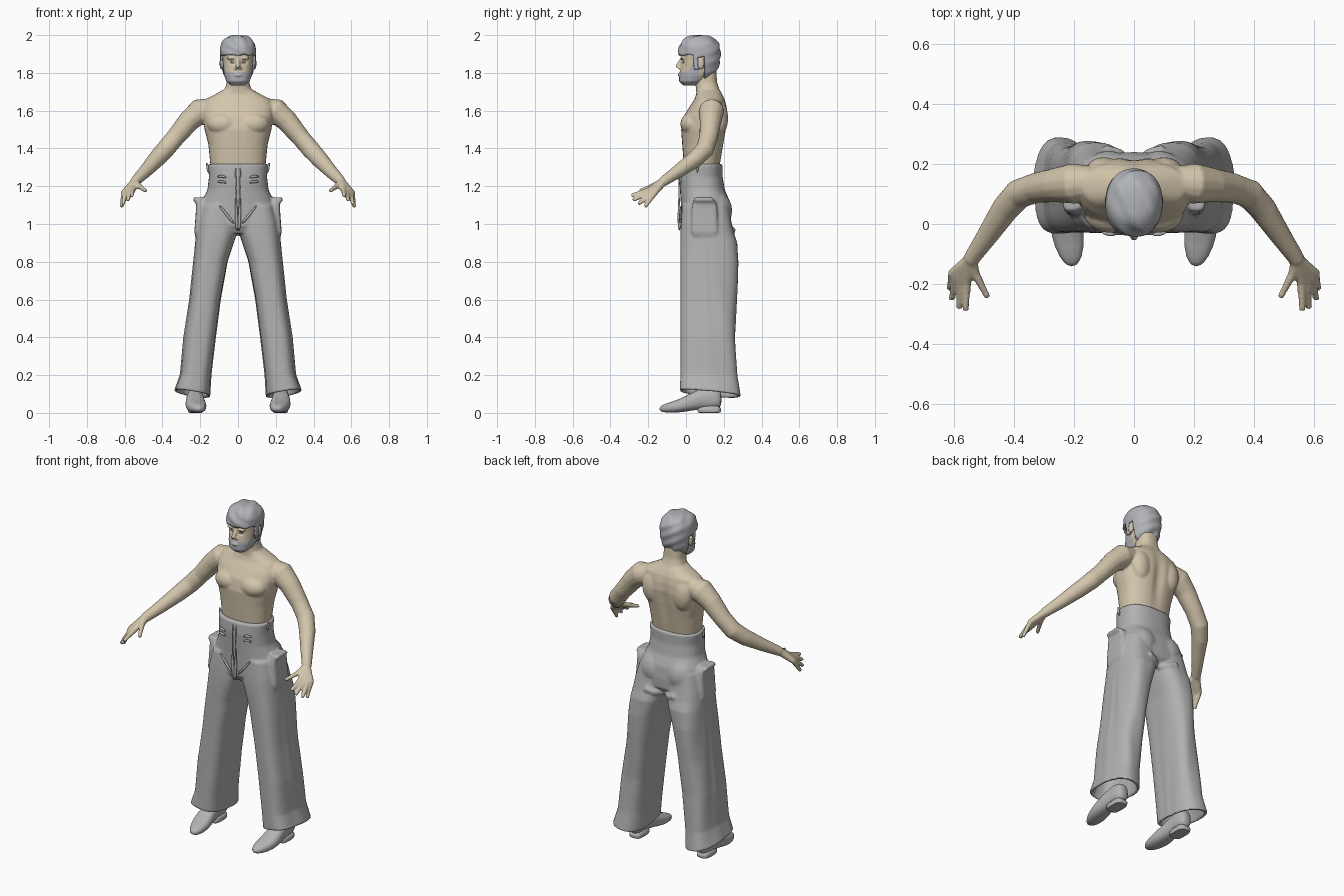
import bpy, bmesh, math
from mathutils import Vector

if "Cube" in bpy.data.objects:
    bpy.data.objects.remove(bpy.data.objects["Cube"])


def material(name, rgb):
    mat = bpy.data.materials.new(name)
    mat.use_nodes = True
    mat.diffuse_color = (*rgb, 1)
    mat.node_tree.nodes["Principled BSDF"].inputs["Base Color"].default_value = (*rgb, 1)
    return mat


SKIN = material("skin", (0.65, 0.56, 0.41))
HAIR = material("hair_grey", (0.44, 0.45, 0.48))
CLOTH = material("trouser_grey", (0.44, 0.44, 0.44))
LEATHER = material("shoe_grey", (0.46, 0.46, 0.46))
EYE = material("eye_dark", (0.12, 0.1, 0.08))


def skin_rings(bm, rings):
    """Bridge a list of point rings and cap both ends."""
    loops = [[bm.verts.new(p) for p in ring] for ring in rings]
    n = len(loops[0])
    for a, b in zip(loops, loops[1:]):
        for i in range(n):
            bm.faces.new((a[i], a[(i + 1) % n], b[(i + 1) % n], b[i]))
    bm.faces.new(loops[0])
    bm.faces.new(loops[-1])


def loft(bm, rows, side=1, power=2.4, along="z", n=32):
    """Rows hold position, then low and high limits across the two other axes."""
    rings = []
    for t, a0, a1, b0, b1 in rows:
        ring = []
        for i in range(n):
            ang = math.tau * i / n
            c, s = math.cos(ang), math.sin(ang)
            u = (a0 + a1) / 2 + (a1 - a0) / 2 * math.copysign(abs(c) ** (2 / power), c)
            v = (b0 + b1) / 2 + (b1 - b0) / 2 * math.copysign(abs(s) ** (2 / power), s)
            ring.append((side * u, v, t) if along == "z" else (side * u, t, v))
        rings.append(ring)
    skin_rings(bm, rings)


def sym(rows):
    """Rows given as height, half width, front, back."""
    return [(z, -w, w, f, b) for z, w, f, b in rows]


def tube(bm, path, side=1, n=14):
    """Round tube through points given as x, y, z, radius."""
    pts = [Vector((side * x, y, z)) for x, y, z, r in path]
    rings = []
    for i, p in enumerate(pts):
        d = pts[min(i + 1, len(pts) - 1)] - pts[max(i - 1, 0)]
        q = d.to_track_quat("Z", "Y")
        rings.append([p + q @ Vector((math.cos(math.tau * k / n), math.sin(math.tau * k / n), 0))
                      * path[i][3] for k in range(n)])
    skin_rings(bm, rings)


def ball(bm, centre, size, side=1):
    made = bmesh.ops.create_uvsphere(bm, u_segments=20, v_segments=12, radius=1)
    for v in made["verts"]:
        v.co = Vector((side * centre[0], centre[1], centre[2])) + Vector(
            [c * s for c, s in zip(v.co, size)])


def finish(name, bm, mats, voxel=0, smooth=0, subsurf=0, shape=None, paint=None):
    """Turn a bmesh into an object, fuse or subdivide it, then reshape and paint it."""
    bmesh.ops.recalc_face_normals(bm, faces=bm.faces)
    mesh = bpy.data.meshes.new(name)
    bm.to_mesh(mesh)
    bm.free()
    ob = bpy.data.objects.new(name, mesh)
    bpy.context.collection.objects.link(ob)
    if voxel:
        m = ob.modifiers.new("fuse", "REMESH")
        m.mode, m.voxel_size = "VOXEL", voxel
    if smooth:
        m = ob.modifiers.new("soften", "SMOOTH")
        m.factor, m.iterations = 0.5, smooth
    if subsurf:
        ob.modifiers.new("round", "SUBSURF").levels = subsurf
    deps = bpy.context.evaluated_depsgraph_get()
    ob.data = bpy.data.meshes.new_from_object(ob.evaluated_get(deps))
    ob.modifiers.clear()
    ob.data.name = name
    ob.data.materials.clear()
    for mat in mats:
        ob.data.materials.append(mat)
    if shape:
        for v in ob.data.vertices:
            v.co = shape(v.co.copy())
    for p in ob.data.polygons:
        p.material_index = paint(p.center) if paint else 0
    bpy.ops.object.select_all(action="DESELECT")
    ob.select_set(True)
    bpy.context.view_layer.objects.active = ob
    bpy.ops.object.shade_smooth_by_angle(angle=math.radians(50))
    return ob


def bump(x, centre, width):
    return math.exp(-((x - centre) / width) ** 2)


# Bare torso, neck, arms and hands fused into one skin
bm = bmesh.new()
loft(bm, sym([(1.22, .135, 0, .17), (1.32, .147, -.012, .182), (1.42, .157, -.02, .2),
              (1.5, .177, -.026, .214), (1.57, .188, -.012, .222), (1.62, .19, .018, .217),
              (1.66, .172, .045, .207), (1.69, .115, .055, .192), (1.715, .07, .053, .177),
              (1.75, .06, .048, .165), (1.82, .058, .05, .16)]))
WRIST = (.545, -.12, 1.225)
FINGERS = [((.606, -.165, 1.165), (.615, -.217, 1.09)), ((.594, -.182, 1.165), (.609, -.252, 1.105)),
           ((.577, -.192, 1.17), (.584, -.282, 1.125)), ((.558, -.195, 1.18), (.562, -.29, 1.15)),
           ((.53, -.165, 1.205), (.488, -.245, 1.175))]
for s in (1, -1):
    tube(bm, [(.12, .14, 1.62, .05), (.2, .135, 1.598, .068), (.26, .13, 1.545, .058),
              (.33, .12, 1.46, .05), (.385, .1, 1.395, .05), (.43, .05, 1.345, .046),
              (.49, -.04, 1.28, .036), (*WRIST, .027)], s)
    for root, tip in FINGERS:
        middle = [(a + b) / 2 for a, b in zip(root, tip)]
        tube(bm, [(*WRIST, .023), (*root, .016), (*middle, .0125), (*tip, .0105)], s)
    ball(bm, (.08, .03, 1.53), (.085, .06, .06), s)
    ball(bm, (.1, .18, 1.56), (.06, .043, .09), s)


def spine(co):
    if co.y > .12 and abs(co.x) < .12:
        co.y -= .012 * bump(co.x, 0, .03) * bump(co.z, 1.5, .14)
    return co


finish("bare_upper_body", bm, [SKIN], voxel=.006, smooth=6, shape=spine)

# Head with nose, brow, ears and painted beard
SKULL = [(1.732, .035, -.012, .05), (1.755, .062, -.036, .1), (1.79, .074, -.036, .14),
         (1.83, .079, -.03, .163), (1.87, .083, -.026, .17), (1.905, .085, -.03, .172),
         (1.94, .08, -.018, .165), (1.97, .06, .008, .14), (1.985, .03, .04, .1)]
bm = bmesh.new()
loft(bm, sym(SKULL), power=2.2)
tube(bm, [(0, -.022, 1.875, .008), (0, -.035, 1.85, .011), (0, -.045, 1.828, .013)])
ball(bm, (0, -.03, 1.79), (.024, .014, .012))
for s in (1, -1):
    ball(bm, (.012, -.032, 1.825), (.009, .011, .008), s)
    ball(bm, (.033, -.018, 1.878), (.026, .012, .008), s)
    ball(bm, (.088, .078, 1.85), (.01, .018, .032), s)


def sockets(co):
    if co.y < .02:
        co.y += .009 * bump(abs(co.x), .032, .014) * bump(co.z, 1.856, .01)
    return co


def face_paint(c):
    ax = abs(c.x)
    if c.y < .01 and .02 < ax < .043:
        if 1.851 < c.z < 1.86:
            return 2
        if 1.872 < c.z < 1.881:
            return 1
    if ax < .02 and 1.784 < c.z < 1.794 and c.y < 0:
        return 0
    cheek = 1.806 if c.y < 0 else 1.795 + c.y * 1.5
    return int(c.y < .07 and c.z < cheek)


finish("bearded_head", bm, [SKIN, HAIR, EYE], voxel=.004, smooth=3, shape=sockets, paint=face_paint)

# Short hair, a shell trimmed along the hairline
bm = bmesh.new()
loft(bm, sym([(z + .014 * (z > 1.9), w + .012, f - .014, b + .012) for z, w, f, b in SKULL[1:]]), power=2.2)


def tousle(co):
    co.z += .003 * math.sin(co.x * 90 + co.y * 50)
    co.y += .003 * math.sin(co.z * 110 + co.x * 60)
    return co


hair = finish("short_hair", bm, [HAIR], subsurf=2, shape=tousle)


def hairline(y):
    return 1.892 if y < .04 else 1.82 if y < .064 else 1.882 if y < .1 else 1.768


bm = bmesh.new()
bm.from_mesh(hair.data)
gone = [f for f in bm.faces if f.calc_center_median().z < hairline(f.calc_center_median().y)]
bmesh.ops.delete(bm, geom=gone, context="FACES")
bm.to_mesh(hair.data)
bm.free()
shell = hair.modifiers.new("thickness", "SOLIDIFY")
shell.thickness = .012

# Wide trousers: hips, two hollow flared legs, pockets and seat
bm = bmesh.new()
loft(bm, sym([(1.318, .16, -.03, .194), (1.25, .154, -.036, .194), (1.18, .162, -.032, .206),
              (1.12, .19, -.028, .232), (1.05, .21, -.026, .24), (.99, .2, -.024, .238),
              (.95, .1, .0, .2)]))
LEG = [(1.1, .01, .19, -.02, .225), (1, .004, .216, -.028, .243), (.95, .006, .222, -.03, .255),
       (.9, .022, .227, -.031, .272), (.8, .055, .237, -.031, .277), (.6, .092, .257, -.031, .268),
       (.4, .118, .288, -.031, .262), (.2, .142, .306, -.032, .272), (.1, .148, .338, -.035, .288)]
inner = [(z, a + .016, b - .016, c + .016, d - .016) for z, a, b, c, d in LEG[:-5:-1]]
for s in (1, -1):
    loft(bm, LEG + inner, s, power=2.7)
    ball(bm, (.085, .14, 1.07), (.1, .105, .11), s)
    # Side pocket with flared top edge
    loft(bm, [(.935, .19, .226, .04, .16), (.96, .19, .231, .03, .168), (1.08, .17, .222, .03, .165),
              (1.11, .17, .222, .035, .16), (1.125, .18, .238, .04, .15), (1.14, .18, .235, .045, .14)],
         s, power=5)
    # Ruffle under the seat
    tube(bm, [(.01, .19, .95, .018), (.05, .235, .955, .018), (.1, .25, .97, .016)], s)


def folds(co):
    if co.z < .95:
        ang = math.atan2(co.y - .12, abs(co.x) - .2)
        k = 1 + .018 * math.sin(6 * ang + 5 * co.z) * min(1, (.95 - co.z) * 4)
        centre = math.copysign(.13 + .1 * (1 - co.z), co.x)
        co.x = centre + (co.x - centre) * k
        co.y = .12 + (co.y - .12) * k
    hem = max(0, 1 - co.z / .25)
    co.z += hem * ((abs(co.x) - .24) * .28 - (co.y - .12) * .16)
    return co


finish("flared_trousers", bm, [CLOTH], voxel=.0075, smooth=4, shape=folds)

# Fly with zip, front loops and waist tabs
bm = bmesh.new()
for s in (1, -1):
    tube(bm, [(.011, -.033, 1.3, .004), (.011, -.039, 1.25, .005), (.011, -.036, 1.12, .005),
              (.009, -.037, 1.05, .009), (.005, -.035, .96, .008)], s)
    tube(bm, [(.02, -.03, 1.0, .006), (.06, -.03, 1.05, .008), (.1, -.026, 1.1, .005)], s)
    for z in (1.25, 1.222):
        tube(bm, [(.06, -.034, z - .006, .005), (.085, -.036, z + .005, .008),
                  (.11, -.024, z, .005)], s)
    tube(bm, [(.157, .06, 1.27, .006), (.162, .06, 1.31, .007), (.166, .06, 1.325, .004)], s)
finish("fly_and_loops", bm, [CLOTH], subsurf=1)

# Pointed shoes with heels
for s, label in ((1, "left"), (-1, "right")):
    bm = bmesh.new()
    loft(bm, [(-.142, .195, .22, .012, .03), (-.115, .172, .248, 0, .05), (-.04, .163, .28, 0, .068),
              (.03, .178, .278, .012, .108), (.1, .186, .268, .022, .14), (.165, .184, .268, .02, .14),
              (.19, .198, .252, .035, .11)], s, along="y", n=20)
    loft(bm, [(0, .19, .262, .065, .18), (.002, .186, .266, .06, .185), (.045, .184, .268, .058, .19)],
         s, power=3.5, n=20)
    finish(label + "_shoe", bm, [LEATHER], subsurf=1)
